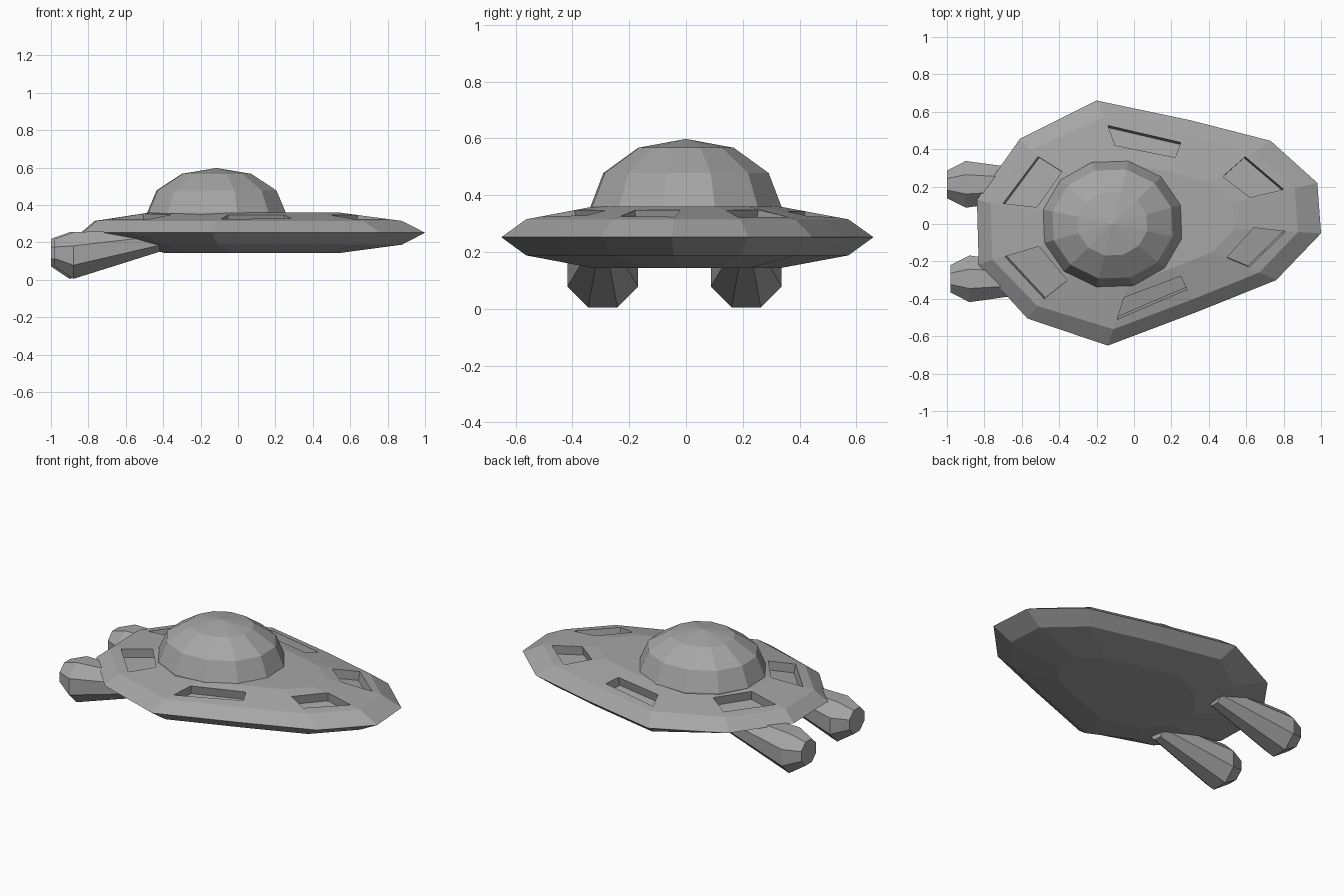
import bpy, bmesh, math
from mathutils import Vector
from mathutils.bvhtree import BVHTree

cube = bpy.data.objects.get("Cube")
if cube:
    bpy.data.objects.remove(cube, do_unlink=True)

grey = bpy.data.materials.new("plain_grey_metal")
grey.use_nodes = True
COLOUR = (0.38, 0.38, 0.38, 1)
grey.diffuse_color = COLOUR
grey.node_tree.nodes["Principled BSDF"].inputs["Base Color"].default_value = COLOUR


def finish(name, bm):
    bmesh.ops.recalc_face_normals(bm, faces=bm.faces)
    mesh = bpy.data.meshes.new(name)
    bm.to_mesh(mesh)
    bm.free()
    mesh.materials.append(grey)
    obj = bpy.data.objects.new(name, mesh)
    bpy.context.scene.collection.objects.link(obj)
    return obj


def loft(name, rings, tip=None):
    """Skin a stack of equal rings, closing the ends with a face or a tip."""
    bm = bmesh.new()
    loops = [[bm.verts.new(p) for p in ring] for ring in rings]
    n = len(loops[0])
    for a, b in zip(loops, loops[1:]):
        for i in range(n):
            j = (i + 1) % n
            bm.faces.new((a[i], a[j], b[j], b[i]))
    bm.faces.new(loops[0])
    if tip:
        t = bm.verts.new(tip)
        for i in range(n):
            bm.faces.new((loops[-1][i], loops[-1][(i + 1) % n], t))
    else:
        bm.faces.new(loops[-1])
    return finish(name, bm)


# Hull: one stretched outline, scaled through a flattened rounded section
OUTLINE = [(1.0, -.05), (.98, .22), (.73, .445), (.30, .555), (-.20, .66), (-.61, .455),
           (-.84, .13), (-.83, -.22), (-.57, -.505), (-.14, -.65), (.35, -.465), (.76, -.30)]
MID_X = 0.08


def hull_ring(z, scale, tail_scale):
    ring = []
    for x, y in OUTLINE:
        dx = x - MID_X
        ring.append((MID_X + dx * (scale if dx > -.3 else tail_scale), y * scale, z))
    return ring


hull = loft("saucer_hull", [hull_ring(.143, .5, .51), hull_ring(.188, .866, .70),
                            hull_ring(.252, 1, 1), hull_ring(.315, .866, .92),
                            hull_ring(.36, .5, .6)])

# Six recessed deck hatches, cut square to the hull skin
HATCHES = [
    [(-.14, .527), (.25, .436), (.22, .356), (-.10, .42)],
    [(.594, .36), (.80, .185), (.62, .142), (.476, .254)],
    [(.64, -.02), (.81, -.04), (.615, -.23), (.497, -.18)],
    [(.25, -.28), (.283, -.35), (-.09, -.51), (-.053, -.393)],
    [(-.69, -.174), (-.508, -.12), (-.358, -.302), (-.48, -.40)],
    [(-.513, .36), (-.385, .28), (-.52, .09), (-.70, .11)],
]
bm = bmesh.new()
bm.from_mesh(hull.data)
skin = BVHTree.FromBMesh(bm)
bm.free()
DOWN = Vector((0, 0, -1))
for corners in HATCHES:
    hits = [skin.ray_cast(Vector((x, y, 1)), DOWN)[0] for x, y in corners]
    normal = (hits[2] - hits[0]).cross(hits[3] - hits[1]).normalized()
    if normal.z < 0:
        normal.negate()
    cutter = loft("hatch_cutter", [[p - normal * .055 for p in hits],
                                   [p + normal * .05 for p in hits]])
    cutter.hide_render = True
    cut = hull.modifiers.new("hatch", 'BOOLEAN')
    cut.operation = 'DIFFERENCE'
    cut.solver = 'EXACT'
    cut.object = cutter
    bpy.context.view_layer.objects.active = hull
    bpy.ops.object.modifier_apply(modifier=cut.name)
    bpy.data.objects.remove(cutter, do_unlink=True)


# Cabin dome: faceted half ellipsoid with a short skirt sunk into the deck
def dome_ring(z, scale):
    turns = [math.radians(17 + 30 * i) for i in range(12)]
    return [(-.115 + .38 * scale * math.cos(a), .345 * scale * math.sin(a), z) for a in turns]


loft("cabin_dome", [dome_ring(.33, 1), dome_ring(.36, 1), dome_ring(.478, .866),
                    dome_ring(.567, .5)], tip=(-.115, 0, .598))


# Twin thrusters: eight-sided pods tapering up into the hull
def pod_ring(x, y, z, radius):
    turns = [math.radians(22.5 + 45 * i) for i in range(8)]
    return [(x, y + radius * math.cos(a), z + radius * math.sin(a)) for a in turns]


for name, y, shift in (("left_rear_thruster", .212, 0), ("right_rear_thruster", -.293, .02)):
    loft(name, [pod_ring(-1 + shift, y, .145, .08), pod_ring(-.9 + shift, y, .13, .135),
                pod_ring(-.42, y, .21, .065)])
